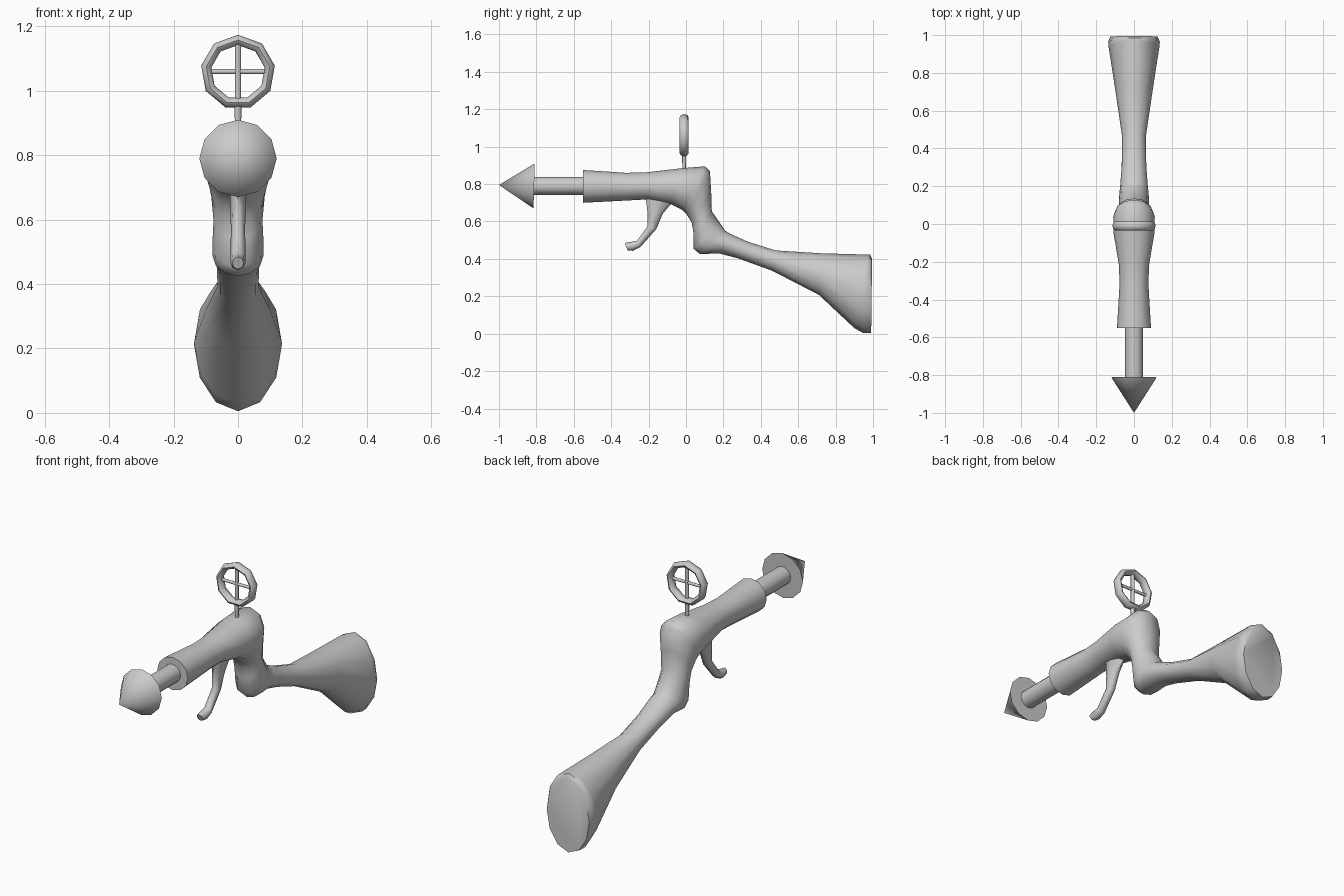
import bpy, bmesh, math
from mathutils import Vector, Matrix

if "Cube" in bpy.data.objects:
    bpy.data.objects.remove(bpy.data.objects["Cube"])

grey = bpy.data.materials.new("plain grey")
grey.diffuse_color = (0.6, 0.6, 0.6, 1)
grey.use_nodes = True
grey.node_tree.nodes["Principled BSDF"].inputs["Base Color"].default_value = grey.diffuse_color


def finish(name, bm, angle=50):
    bmesh.ops.recalc_face_normals(bm, faces=bm.faces)
    me = bpy.data.meshes.new(name)
    bm.to_mesh(me)
    bm.free()
    ob = bpy.data.objects.new(name, me)
    bpy.context.collection.objects.link(ob)
    me.materials.append(grey)
    bpy.ops.object.select_all(action='DESELECT')
    ob.select_set(True)
    bpy.context.view_layer.objects.active = ob
    bpy.ops.object.shade_smooth_by_angle(angle=math.radians(angle))
    return ob


def loft(name, sections, sides, angle=50):
    """Oval rings, each set by upper y,z / lower y,z / half width in x."""
    bm = bmesh.new()
    rings = []
    for y1, z1, y2, z2, w in sections:
        mid = Vector((0, (y1 + y2) / 2, (z1 + z2) / 2))
        up = Vector((0, (y1 - y2) / 2, (z1 - z2) / 2))
        ring = []
        for i in range(sides):
            a = 2 * math.pi * i / sides
            ring.append(bm.verts.new(mid + up * math.cos(a) + Vector((w * math.sin(a), 0, 0))))
        rings.append(ring)
    for a, b in zip(rings, rings[1:]):
        for i in range(sides):
            j = (i + 1) % sides
            bm.faces.new((a[i], a[j], b[j], b[i]))
    bm.faces.new(rings[0])
    bm.faces.new(rings[-1])
    return finish(name, bm, angle)


def rod(name, a, b, r1, r2, sides, angle=50):
    a, b = Vector(a), Vector(b)
    d = b - a
    bm = bmesh.new()
    mat = Matrix.Translation((a + b) / 2) @ d.to_track_quat('Z', 'Y').to_matrix().to_4x4()
    bmesh.ops.create_cone(bm, cap_ends=True, segments=sides, radius1=r1, radius2=r2,
                          depth=d.length, matrix=mat)
    return finish(name, bm, angle)


# Barrel, grip and flared stock in one continuous skin
loft("body", [
    (-0.55, 0.875, -0.55, 0.70, 0.09),
    (-0.32, 0.86, -0.30, 0.713, 0.076),
    (-0.21, 0.863, -0.21, 0.718, 0.081),
    (-0.02, 0.885, -0.08, 0.692, 0.108),
    (0.10, 0.895, -0.02, 0.662, 0.11),
    (0.128, 0.87, 0.005, 0.635, 0.10),
    (0.135, 0.75, 0.03, 0.595, 0.083),
    (0.138, 0.655, 0.04, 0.54, 0.076),
    (0.19, 0.58, 0.04, 0.455, 0.08),
    (0.21, 0.55, 0.075, 0.425, 0.079),
    (0.235, 0.535, 0.175, 0.43, 0.073),
    (0.33, 0.492, 0.28, 0.402, 0.065),
    (0.48, 0.445, 0.46, 0.337, 0.064),
    (0.72, 0.43, 0.71, 0.208, 0.10),
    (0.97, 0.423, 0.90, 0.03, 0.134),
    (0.985, 0.423, 0.945, 0.005, 0.137),
    (0.995, 0.40, 0.99, 0.005, 0.125),
], 12, 60)

# Harpoon shaft and pointed head
rod("harpoon_shaft", (0, -0.50, 0.79), (0, -0.82, 0.79), 0.048, 0.048, 12)
rod("harpoon_head", (0, -0.812, 0.79), (0, -1.0, 0.795), 0.12, 0.0, 12, 60)

# Curved trigger
loft("trigger", [
    (-0.22, 0.74, -0.06, 0.71, 0.028),
    (-0.212, 0.70, -0.085, 0.688, 0.026),
    (-0.205, 0.64, -0.125, 0.64, 0.024),
    (-0.205, 0.575, -0.158, 0.56, 0.022),
    (-0.262, 0.497, -0.245, 0.462, 0.024),
    (-0.29, 0.492, -0.285, 0.443, 0.024),
    (-0.328, 0.485, -0.312, 0.446, 0.018),
], 8, 60)

# Ring sight: tube ring
bm = bmesh.new()
major, minor = 9, 8
grid = []
for i in range(major):
    a = 2 * math.pi * i / major
    grid.append([])
    for j in range(minor):
        b = 2 * math.pi * j / minor
        r = 0.1 + 0.016 * math.cos(b)
        grid[i].append(bm.verts.new((r * math.sin(a), -0.01 + 0.024 * math.sin(b),
                                     1.058 + r * math.cos(a))))
for i in range(major):
    for j in range(minor):
        i2, j2 = (i + 1) % major, (j + 1) % minor
        bm.faces.new((grid[i][j], grid[i2][j], grid[i2][j2], grid[i][j2]))
finish("sight_ring", bm, 60)

# Sight crosshair and post
rod("sight_upright", (0, -0.01, 0.96), (0, -0.01, 1.16), 0.01, 0.01, 8)
rod("sight_crossbar", (-0.09, -0.01, 1.06), (0.09, -0.01, 1.06), 0.008, 0.008, 8)
rod("sight_post", (0, -0.01, 0.86), (0, -0.01, 0.96), 0.009, 0.011, 8)
